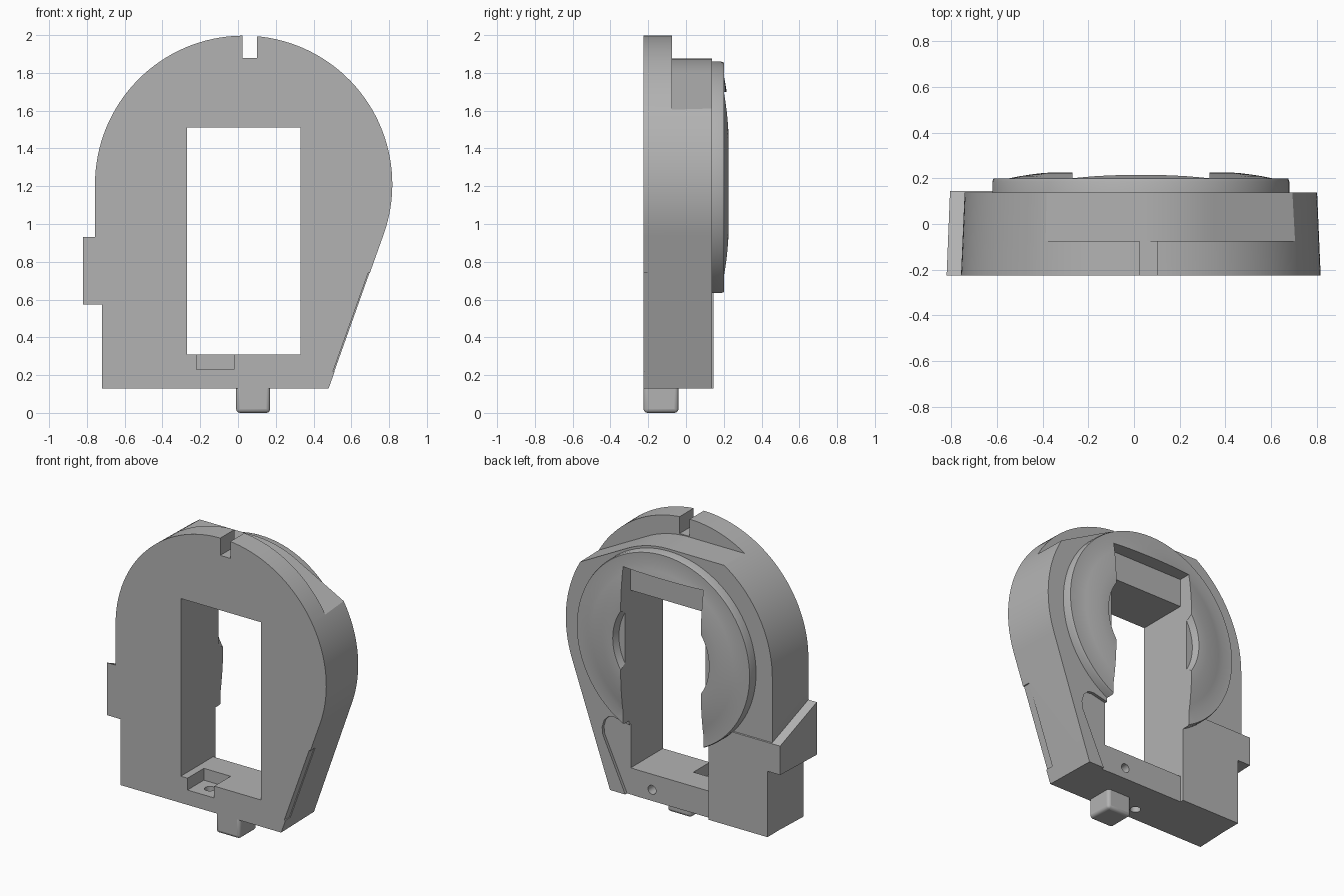
import bpy, bmesh, math
from mathutils import Vector

cube = bpy.data.objects.get("Cube")
if cube:
    bpy.data.objects.remove(cube, do_unlink=True)

grey = bpy.data.materials.new("plain_grey")
grey.use_nodes = True
grey.diffuse_color = (0.45, 0.45, 0.45, 1)
grey.node_tree.nodes["Principled BSDF"].inputs["Base Color"].default_value = (0.45, 0.45, 0.45, 1)

CX, CZ, R = 0.03, 1.21, 0.787      # centre and radius of the round head
FRONT, BACK = -0.225, 0.138


def finish(name, bm):
    bmesh.ops.recalc_face_normals(bm, faces=bm.faces)
    mesh = bpy.data.meshes.new(name)
    bm.to_mesh(mesh)
    bm.free()
    mesh.materials.append(grey)
    ob = bpy.data.objects.new(name, mesh)
    bpy.context.collection.objects.link(ob)
    return ob


def prism(name, pts, lo, hi, axis="y"):
    """Extrude a profile: (x, z) along y, (y, z) along x."""
    bm = bmesh.new()
    place = (lambda u, v, t: (u, t, v)) if axis == "y" else (lambda u, v, t: (t, u, v))
    a, b = [[bm.verts.new(place(u, v, t)) for u, v in pts] for t in (lo, hi)]
    bm.faces.new(a)
    bm.faces.new(b)
    for i in range(len(pts)):
        j = (i + 1) % len(pts)
        bm.faces.new((a[i], a[j], b[j], b[i]))
    return finish(name, bm)


def box(name, x0, x1, y0, y1, z0, z1):
    return prism(name, [(x0, z0), (x1, z0), (x1, z1), (x0, z1)], y0, y1)


def rod(name, centre, radius, depth, axis):
    bm = bmesh.new()
    bmesh.ops.create_cone(bm, cap_ends=True, segments=24, radius1=radius,
                          radius2=radius, depth=depth)
    turn = Vector((0, 0, 1)).rotation_difference(Vector(axis)).to_matrix()
    bmesh.ops.rotate(bm, verts=bm.verts, matrix=turn)
    bmesh.ops.translate(bm, verts=bm.verts, vec=centre)
    return finish(name, bm)


def arc(radius, start, end, n):
    for i in range(n + 1):
        a = math.radians(start + (end - start) * i / n)
        yield CX + radius * math.cos(a), CZ + radius * math.sin(a)


def combine(ob, tools, operation):
    """Apply booleans in order; tools are left for later removal."""
    bpy.context.view_layer.objects.active = ob
    for tool in tools:
        tool.hide_render = True
        mod = ob.modifiers.new("bool", "BOOLEAN")
        mod.operation, mod.solver, mod.object = operation, "EXACT", tool
        bpy.ops.object.modifier_apply(modifier=mod.name)


# Main body: round head running into a foot with one sloping side
outline = list(arc(R, -20, 180, 72)) + [(-0.757, 0.75), (-0.72, 0.75), (-0.72, 0.13), (0.48, 0.13)]
body = prism("body", outline, FRONT, BACK)
for v in body.data.vertices:       # slight draft towards the back
    if v.co.y > 0:
        v.co.x = CX + (v.co.x - CX) * 0.98

# Side lug with sloping top, and the slightly raised lower back
lug = prism("side_lug", [(FRONT, 0.575), (0.145, 0.575), (0.145, 0.77), (FRONT, 0.93)],
            -0.82, -0.44, "x")
for v in lug.data.vertices:
    if v.co.x < -0.8 and v.co.y > 0:
        v.co.x = -0.805
raised = box("raised_back", -0.71, -0.2, 0, 0.145, 0.13, 0.77)
combine(body, [lug, raised], "UNION")

# Cutters for the body
crown = prism("crown_cut", [(-0.9, 1.875)] + list(arc(0.665, 90, 61.5, 10))
              + [(0.715, 1.6), (1.08, 1.405), (1.08, 2.2), (-0.9, 2.2)], -0.075, 0.4)
opening = box("opening_cut", -0.27, 0.33, -0.5, 0.5, 0.31, 1.51)
recess = box("back_recess_cut", -0.27, 0.33, 0.12, 0.5, 0.0, 1.70)
slot = box("top_slot_cut", 0.025, 0.10, -0.5, 0.05, 1.88, 2.2)
pocket = box("front_pocket_cut", -0.22, -0.02, -0.5, -0.05, 0.23, 0.36)
side_groove = prism("side_groove_cut", [(0.503, 0.22), (0.9, 0.22), (0.9, 0.74), (0.689, 0.74)],
                    -0.5, -0.17)
corner = prism("corner_recess_cut",
               [(0.30, 0.05), (0.32, 0.05), (0.525, 0.49), (0.53, 0.54), (0.515, 0.59),
                (0.48, 0.625), (0.44, 0.63), (0.30, 0.60)], 0.118, 0.5)
drain = rod("pocket_hole_cut", (-0.12, -0.13, 0.15), 0.033, 0.4, (0, 0, 1))
screws = [rod("screw_hole_cut", (x, 0.12, z), 0.03, 0.24, (0, 1, 0))
          for x, z in ((0.17, 1.61), (-0.12, 1.61), (0.17, 0.205))]
cutters = [crown, opening, recess, slot, pocket, side_groove, corner, drain] + screws
combine(body, cutters, "DIFFERENCE")

# Domed ring on the back, turned about the y axis
profile = [(0, 0.10), (0.65, 0.10), (0.65, 0.185), (0.645, 0.2), (0.575, 0.2), (0.53, 0.209),
           (0.48, 0.217), (0.43, 0.223), (0.38, 0.226), (0.36, 0.225), (0.345, 0.18), (0, 0.18)]
bm = bmesh.new()
verts = [bm.verts.new((CX + r, y, CZ)) for r, y in profile]
edges = [bm.edges.new(pair) for pair in zip(verts, verts[1:])]
bmesh.ops.spin(bm, geom=verts + edges, cent=(CX, 0, CZ), axis=(0, 1, 0),
               angle=math.tau, steps=96, use_merge=True)
bmesh.ops.remove_doubles(bm, verts=bm.verts, dist=0.0001)
ring = finish("domed_ring", bm)
combine(ring, [opening, recess], "DIFFERENCE")

# Rounded foot peg under the body
peg = box("foot_peg", -0.01, 0.17, FRONT, -0.04, 0.0, 0.17)
bevel = peg.modifiers.new("bevel", "BEVEL")
bevel.width, bevel.segments = 0.02, 3

for tool in cutters + [lug, raised]:
    bpy.data.objects.remove(tool, do_unlink=True)

for ob in (body, ring, peg):
    bpy.ops.object.select_all(action="DESELECT")
    ob.select_set(True)
    bpy.context.view_layer.objects.active = ob
    bpy.ops.object.shade_smooth_by_angle(angle=math.radians(25))
